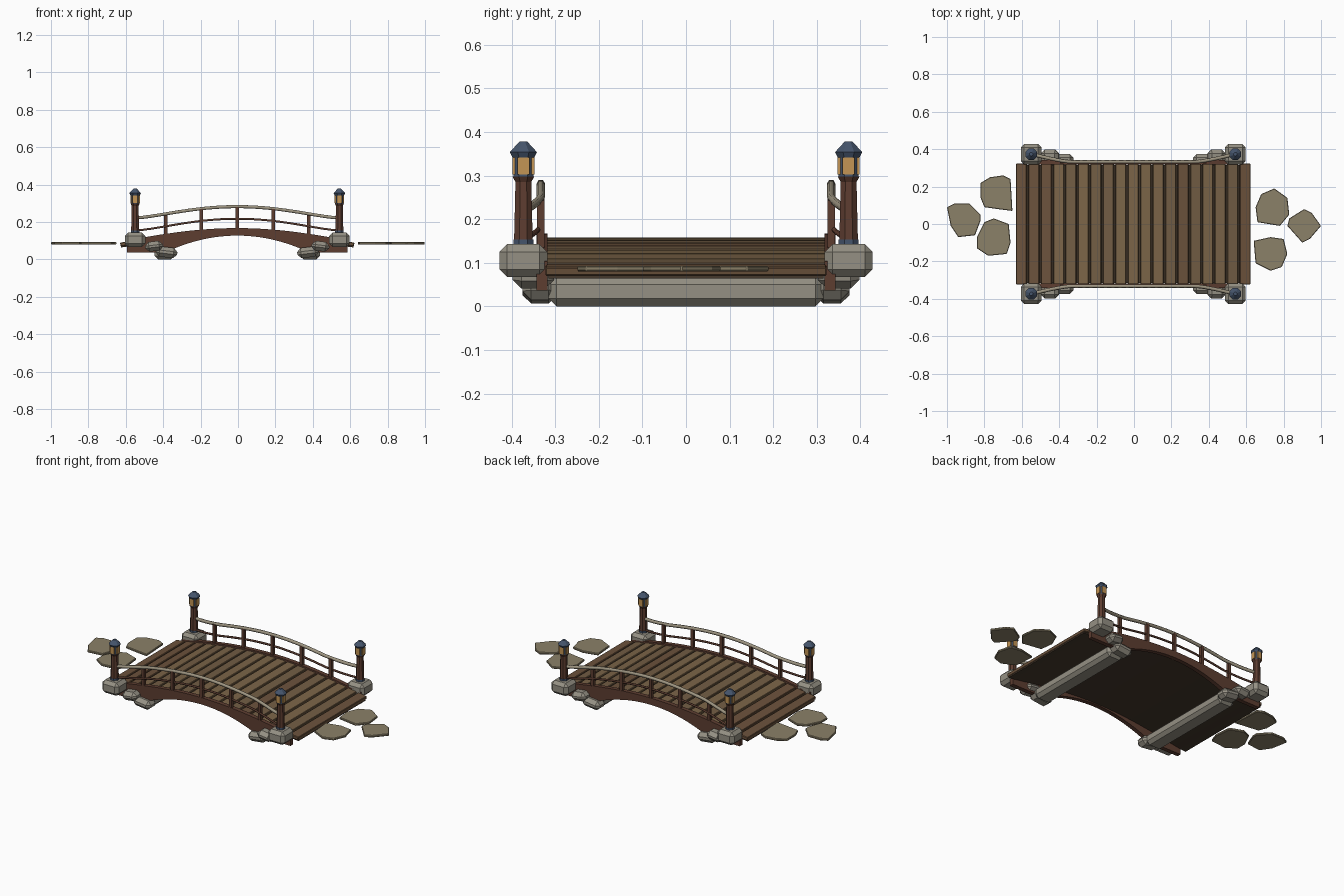
import bpy, bmesh, math, random
from mathutils import Vector, Matrix

if "Cube" in bpy.data.objects:
    bpy.data.objects.remove(bpy.data.objects["Cube"])

random.seed(4)
CX = -0.004          # bridge centre along x
HALF = 0.63


def mat(name, c):
    m = bpy.data.materials.new(name)
    m.diffuse_color = (*c, 1)
    m.use_nodes = True
    m.node_tree.nodes["Principled BSDF"].inputs["Base Color"].default_value = m.diffuse_color
    return m


TAN = [mat("plank_a", (.20, .13, .065)), mat("plank_b", (.17, .11, .058)), mat("plank_c", (.15, .085, .045))]
BROWN = mat("dark_wood", (.11, .047, .03))
UNDER = mat("under_wood", (.06, .04, .025))
STONE = mat("stone", (.30, .28, .23))
PATH = mat("path_stone", (.26, .22, .14))
RAIL = mat("pale_wood", (.34, .30, .22))
AMBER = mat("amber", (.55, .30, .09))
BLUE = mat("blue_metal", (.06, .09, .15))


def finish(bm, name, m, bevel=0):
    bmesh.ops.recalc_face_normals(bm, faces=bm.faces)
    me = bpy.data.meshes.new(name)
    bm.to_mesh(me)
    bm.free()
    ob = bpy.data.objects.new(name, me)
    bpy.context.collection.objects.link(ob)
    me.materials.append(m)
    if bevel:
        b = ob.modifiers.new("bevel", 'BEVEL')
        b.width = bevel
        b.segments = 1
    return ob


def box(name, loc, size, m, bevel=0, tilt=0):
    bm = bmesh.new()
    bmesh.ops.create_cube(bm, size=1)
    bmesh.ops.transform(bm, verts=bm.verts, matrix=Matrix.Translation(loc)
                        @ Matrix.Rotation(tilt, 4, 'Y') @ Matrix.Diagonal((*size, 1)))
    return finish(bm, name, m, bevel)


def octagon(name, x, y, z0, z1, w0, w1, m):
    bm = bmesh.new()
    k = .5 / math.cos(math.pi / 8)
    bmesh.ops.create_cone(bm, cap_ends=True, segments=8, radius1=w0 * k, radius2=w1 * k, depth=z1 - z0,
                          matrix=Matrix.Translation((x, y, (z0 + z1) / 2)) @ Matrix.Rotation(math.pi / 8, 4, 'Z'))
    return finish(bm, name, m)


def prism(name, outline, axis, thick, m, bevel=0):
    bm = bmesh.new()
    f = bm.faces.new([bm.verts.new(p) for p in outline])
    r = bmesh.ops.extrude_face_region(bm, geom=[f])
    bmesh.ops.translate(bm, vec=Vector(axis) * thick,
                        verts=[v for v in r["geom"] if isinstance(v, bmesh.types.BMVert)])
    return finish(bm, name, m, bevel)


def bump(x, half, power):
    return max(0, 1 - (x / half) ** 2) ** power


def deck(x):
    return .09 + .068 * bump(x, HALF, 1.3)


def tube(name, pts, r, m):
    cu = bpy.data.curves.new(name, 'CURVE')
    cu.dimensions = '3D'
    cu.bevel_depth = r
    cu.bevel_resolution = 1
    cu.use_fill_caps = True
    s = cu.splines.new('POLY')
    s.points.add(len(pts) - 1)
    for p, q in zip(s.points, pts):
        p.co = (*q, 1)
    ob = bpy.data.objects.new(name, cu)
    bpy.context.collection.objects.link(ob)
    cu.materials.append(m)


# deck planks following the arch
N = 19
step = 2 * HALF / N
for i in range(N):
    x = -HALF + step * (i + .5)
    slope = (deck(x + .01) - deck(x - .01)) / .02
    m = TAN[2] if i in (0, 1, 2, 13, N - 1) else random.choice(TAN[:2])
    box("plank", (CX + x, 0, deck(x) - .01), (step - .009, .645, .02), m, .003, -math.atan(slope))

# continuous sheet below the planks
xs = [-.622 + 1.244 * i / 32 for i in range(33)]
sheet = [(CX + x, -.315, deck(x) - .014) for x in xs] + [(CX + x, -.315, deck(x) - .027) for x in reversed(xs)]
prism("deck_underside", sheet, (0, 1, 0), .63, UNDER)

# arched side beams
xs = [-.59 + 1.18 * i / 40 for i in range(41)]
for s in (-1, 1):
    top = [(CX + x, s * .318, max(.1, deck(x) + .009)) for x in xs]
    low = [(CX + x, s * .318, .037 + .09 * bump(x, .385, 1)) for x in reversed(xs)]
    prism("side_beam", top + low, (0, s, 0), .025, BROWN)

# handrails, lower rails and balusters
for s in (-1, 1):
    for name, z0, rise, r, m in (("handrail", .222, .06, .0095, RAIL), ("lower_rail", .155, .062, .006, BROWN)):
        pts = []
        for i in range(29):
            x = -.54 + 1.08 * i / 28
            t = max(0, (abs(x) - .34) / .2)
            pts.append((CX + x, s * (.333 + .04 * t ** 1.3), z0 + rise * bump(x, .54, 1.5)))
        tube(name, pts, r, m)
    for x in (-.383, -.192, 0, .192, .383):
        a, b = deck(x) - .01, .222 + .06 * bump(x, .54, 1.5)
        box("baluster", (CX + x, s * .333, (a + b) / 2), (.018, .018, b - a), BROWN)

# corner stones, lantern posts, side rocks
for sx in (-1, 1):
    for sy in (-1, 1):
        x, y = CX + sx * .546, sy * .373
        box("corner_stone", (x, y, .105), (.11, .11, .076), STONE, .018)
        octagon("post_collar", x, y, .14, .154, .046, .046, BLUE)
        octagon("lantern_post", x, y, .143, .292, .043, .036, BROWN)
        octagon("lantern_sill", x, y, .285, .298, .036, .05, BROWN)
        octagon("lantern_body", x, y, .298, .345, .046, .046, BLUE)
        box("lantern_glass_x", (x, y, .322), (.051, .027, .04), AMBER)
        box("lantern_glass_y", (x, y, .322), (.027, .051, .04), AMBER)
        octagon("lantern_eave", x, y, .342, .354, .05, .062, BLUE)
        octagon("lantern_roof", x, y, .354, .378, .062, .018, BLUE)
        box("upper_rock", (CX + sx * .445, sy * .35, .07), (.095, .095, .052), STONE, .02, sx * .12)
        box("lower_rock", (CX + sx * .378, sy * .335, .038), (.115, .08, .055), STONE, .02, sx * -.12)
    # long foundation stone under the deck
    box("foundation_stone", (CX + sx * .39, 0, .034), (.105, .63, .068), STONE, .018)

# flat path stones, outlines in hundredths of a unit
stones = [
    [(-100, 9), (-96, 11), (-88, 11), (-82, 5), (-82, 2), (-85, -6), (-94, -7), (-98, -1)],
    [(-82, 14), (-82, 22), (-77, 25), (-70, 26), (-66, 24), (-65, 7), (-73, 8), (-80, 9)],
    [(-84, -7), (-80, 1), (-75, 3), (-67, 0), (-66, -10), (-68, -16), (-78, -17), (-84, -13)],
    [(65, 9), (68, 16), (75, 19), (82, 14), (83, 5), (78, -1), (66, 1)],
    [(82, -1), (83, 3), (91, 8), (95, 6), (100, -1), (94, -8), (90, -10)],
    [(64, -9), (73, -7), (80, -8), (82, -16), (79, -23), (73, -25), (65, -21)],
]
for o in stones:
    prism("path_stone", [(a / 100, b / 100, .08) for a, b in o], (0, 0, 1), .013, PATH, .003)
